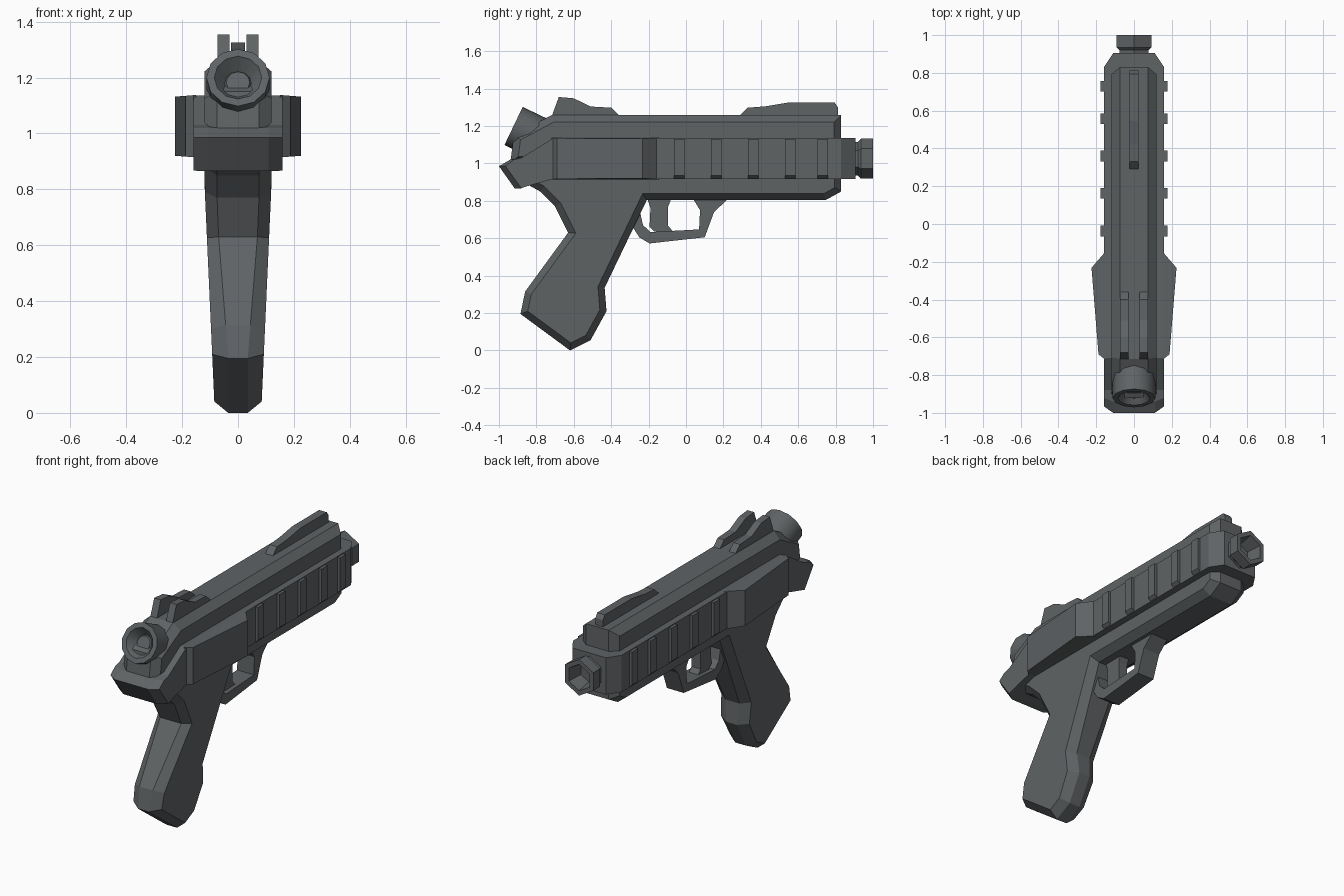
import bpy, bmesh, math
from mathutils import Vector

if "Cube" in bpy.data.objects:
    bpy.data.objects.remove(bpy.data.objects["Cube"])

metal = bpy.data.materials.new("dark_grey_metal")
metal.diffuse_color = (0.115, 0.125, 0.13, 1)
metal.use_nodes = True
metal.node_tree.nodes["Principled BSDF"].inputs["Base Color"].default_value = metal.diffuse_color


def finish(bm, name):
    bmesh.ops.recalc_face_normals(bm, faces=bm.faces)
    me = bpy.data.meshes.new(name)
    bm.to_mesh(me)
    bm.free()
    me.materials.append(metal)
    ob = bpy.data.objects.new(name, me)
    bpy.context.collection.objects.link(ob)
    return ob


def loft(name, layers):
    """Join rings of 3D points and cap both ends."""
    bm = bmesh.new()
    rings = [[bm.verts.new(p) for p in ring] for ring in layers]
    n = len(rings[0])
    for a, b in zip(rings, rings[1:]):
        for i in range(n):
            j = (i + 1) % n
            bm.faces.new((a[i], a[j], b[j], b[i]))
    bm.faces.new(rings[0])
    bm.faces.new(rings[-1])
    return finish(bm, name)


def slab(name, profile, x0, x1):
    return loft(name, [[(x, y, z) for y, z in profile] for x in (x0, x1)])


def inset(profile, d):
    """Mitred inward offset of a closed YZ outline."""
    pts = [Vector(p) for p in profile]
    n = len(pts)
    area = sum(pts[i - 1].x * pts[i].y - pts[i].x * pts[i - 1].y for i in range(n))
    s = 1 if area > 0 else -1
    out = []
    for i in range(n):
        a = (pts[i] - pts[i - 1]).normalized()
        b = (pts[(i + 1) % n] - pts[i]).normalized()
        na, nb = Vector((-a.y, a.x)) * s, Vector((-b.y, b.x)) * s
        out.append(pts[i] + (na + nb) * d / (1 + na.dot(nb)))
    return out


def chamfered(name, profile, d, wide, narrow):
    """Slab whose rim narrows; half widths are functions of height."""
    inner = inset(profile, d)

    def ring(pts, f, s):
        return [(s * f(z), y, z) for y, z in pts]
    return loft(name, [ring(inner, wide, -1), ring(profile, narrow, -1),
                       ring(profile, narrow, 1), ring(inner, wide, 1)])


def revolve(name, origin, axis, rings, sides):
    d = Vector(axis).normalized()
    u = Vector((1, 0, 0))
    v = u.cross(d)
    o = Vector(origin)
    layers = []
    for r, t in rings:
        layers.append([o + d * t + (v * math.cos(k * math.tau / sides)
                       + u * math.sin(k * math.tau / sides)) * r for k in range(sides)])
    return loft(name, layers)


# Grip and lower frame in one chamfered outline
frame = [(-0.87, 1.0), (-0.87, 0.90), (-0.78, 0.85), (-0.70, 0.77), (-0.63, 0.63),
         (-0.86, 0.315), (-0.885, 0.195), (-0.62, 0.0), (-0.51, 0.055),
         (-0.425, 0.21), (-0.435, 0.335), (-0.21, 0.803), (0.745, 0.803),
         (0.83, 0.85), (0.83, 1.0)]
chamfered("grip_and_frame", frame, 0.035,
          lambda z: 0.083 + 0.037 * min(z / 0.82, 1),
          lambda z: 0.035 + 0.04 * max(0, min((z - 0.2) / 0.5, 1)))

# Upper slide
chamfered("slide", [(0.83, 1.0), (0.83, 1.26), (-0.715, 1.26), (-0.92, 1.15), (-0.94, 1.0)],
          0.038, lambda z: 0.12, lambda z: 0.075)

# Wide mid rail with tail, corners cut at front and rear
mid = [(0.905, 0.917), (0.905, 1.135), (-0.71, 1.135), (-0.88, 1.03), (-0.94, 1.02),
       (-1.0, 0.985), (-0.915, 0.865), (-0.88, 0.87), (-0.71, 0.917)]
side = [(0.83, 0.917), (0.83, 1.135), (-0.71, 1.135), (-0.88, 1.03), (-0.92, 1.02),
        (-0.965, 0.985), (-0.88, 0.867), (-0.86, 0.875), (-0.71, 0.917)]
loft("mid_rail", [[(x, y, z) for y, z in p] for x, p in
                  ((-0.16, side), (-0.11, mid), (0.11, mid), (0.16, side))])

# Side pods, ribs and rear sights, one per side
pod = [(0.15, -0.145), (0.225, -0.232), (0.188, -0.69), (0.15, -0.72)]
rear_sight = [(-0.715, 1.24), (-0.715, 1.26), (-0.68, 1.355), (-0.60, 1.348),
              (-0.51, 1.304), (-0.40, 1.298), (-0.36, 1.26), (-0.36, 1.24)]
for s, tag in ((-1, "left"), (1, "right")):
    loft("side_pod_" + tag, [[(s * x, y, z + e * (x - 0.16)) for x, y in pod]
                             for z, e in ((0.915, 0.08), (1.137, -0.08))])
    for i, y in enumerate((-0.037, 0.163, 0.36, 0.557, 0.73)):
        loft("rib_%s_%d" % (tag, i + 1),
             [[(s * x, y + w, z) for x, z in
               ((0.15, 0.92), (0.16, 0.92), (0.177, 0.935), (0.177, 1.13), (0.15, 1.13))]
              for w in (-0.028, 0.028)])
    slab("rear_sight_" + tag, rear_sight, s * 0.03, s * 0.073)

# Front sight blade
slab("front_sight", [(0.29, 1.24), (0.29, 1.26), (0.33, 1.298), (0.425, 1.305),
                     (0.545, 1.325), (0.795, 1.325), (0.812, 1.30), (0.812, 1.24)],
     -0.025, 0.025)

# Trigger guard and trigger
slab("trigger_guard", [(-0.31, 0.70), (-0.285, 0.66), (-0.25, 0.605), (-0.195, 0.572),
                       (0.10, 0.605), (0.15, 0.74), (0.23, 0.815), (0.035, 0.815),
                       (0.075, 0.75), (0.07, 0.647), (-0.06, 0.64), (-0.19, 0.633),
                       (-0.23, 0.67), (-0.25, 0.76)], -0.055, 0.055)
slab("trigger", [(-0.21, 0.82), (-0.19, 0.76), (-0.195, 0.66), (-0.17, 0.635),
                 (-0.07, 0.638), (-0.095, 0.665), (-0.095, 0.77), (-0.075, 0.82)],
     -0.03, 0.03)

# Hexagonal muzzle with recessed bore
revolve("muzzle", (0, 0, 1.025), (0, 1, 0),
        [(0.09, 0.88), (0.09, 0.92), (0.107, 0.935), (0.107, 1.0),
         (0.078, 1.0), (0.06, 0.91)], 6)

# Tilted rear tube with dished end
tube = revolve("rear_tube", (0, -0.922, 1.2), (0, 0.9, -0.43),
               [(0.113, 0.25), (0.113, 0), (0.085, 0), (0.048, 0.05), (0.042, 0.04)], 12)
bpy.context.view_layer.objects.active = tube
tube.select_set(True)
bpy.ops.object.shade_smooth_by_angle(angle=math.radians(35))
